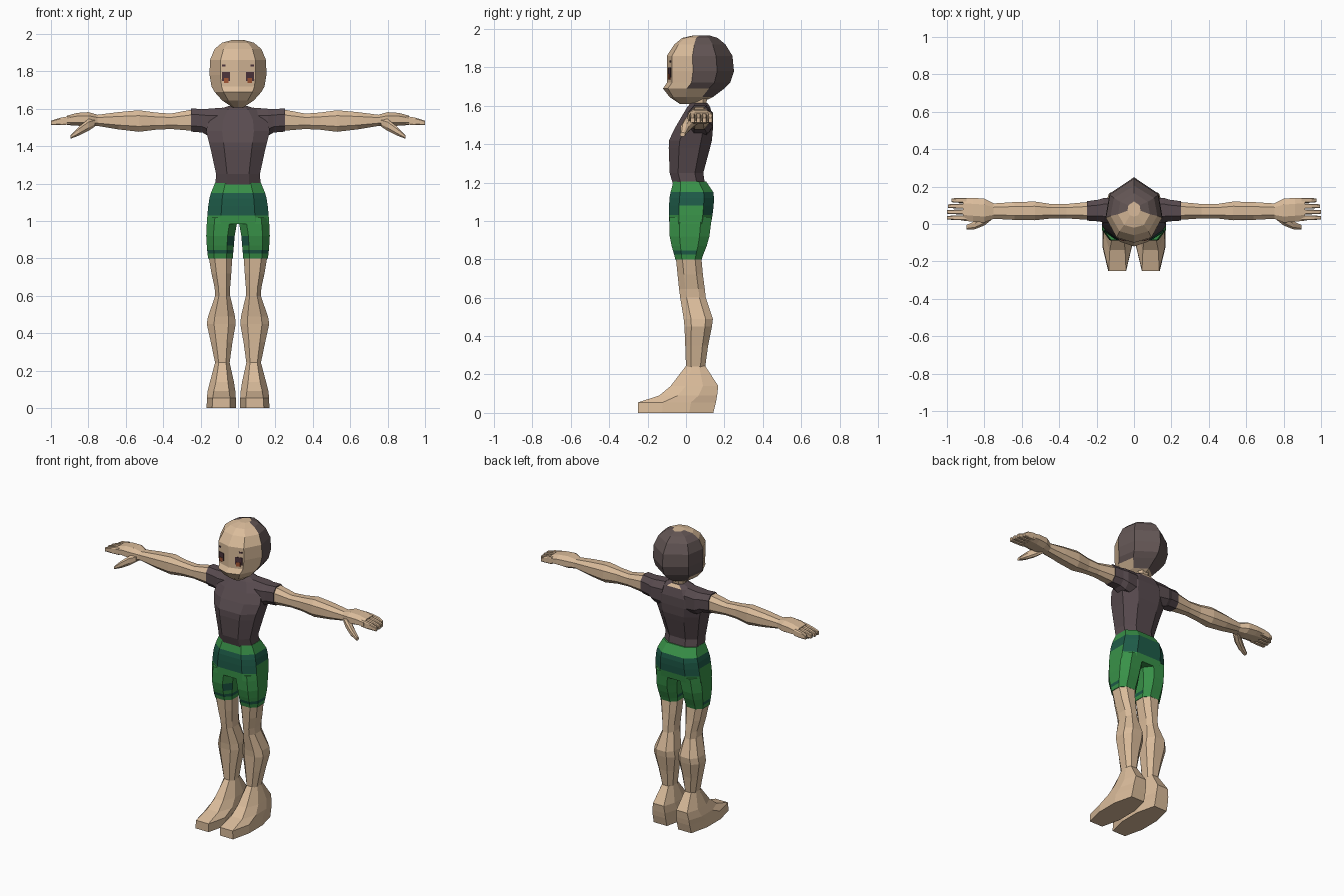
import bpy, bmesh
from mathutils import Vector

COLORS = {
    "skin": (0.70, 0.50, 0.325), "shirt_plum": (0.098, 0.070, 0.078),
    "hair_brown": (0.125, 0.092, 0.090), "light_green": (0.040, 0.285, 0.065),
    "dark_green": (0.013, 0.105, 0.065), "eye_dark": (0.075, 0.035, 0.045),
    "eye_orange": (0.36, 0.09, 0.035),
}
MATS = {}
for name, rgb in COLORS.items():
    m = bpy.data.materials.new(name)
    m.diffuse_color = (*rgb, 1)
    MATS[name] = m


def loft(name, rings, mats, rule=None, flip=1):
    """Skin a list of rings; rule(centre, normal) picks the material index."""
    bm = bmesh.new()
    loops = [[bm.verts.new((p[0] * flip, p[1], p[2])) for p in r] for r in rings]
    n = len(loops[0])
    for a, b in zip(loops, loops[1:]):
        for i in range(n):
            j = (i + 1) % n
            bm.faces.new((a[i], a[j], b[j], b[i]))
    bm.faces.new(loops[0])
    bm.faces.new(loops[-1])
    bmesh.ops.recalc_face_normals(bm, faces=bm.faces)
    if rule:
        for f in bm.faces:
            f.material_index = rule(f.calc_center_median(), f.normal)
    me = bpy.data.meshes.new(name)
    bm.to_mesh(me)
    bm.free()
    for k in mats:
        me.materials.append(MATS[k])
    ob = bpy.data.objects.new(name, me)
    bpy.context.collection.objects.link(ob)
    return ob


def octagon(a0, a1, b0, b1, c=0.5):
    """Chamfered rectangle as eight 2D points."""
    ca, cb, ha, hb = (a0 + a1) / 2, (b0 + b1) / 2, (a1 - a0) / 2, (b1 - b0) / 2
    pts = [(1, -c), (1, c), (c, 1), (-c, 1), (-1, c), (-1, -c), (-c, -1), (c, -1)]
    return [(ca + ha * p, cb + hb * q) for p, q in pts]


def ring_z(z, x0, x1, y0, y1, c=0.5):
    return [(p, q, z) for p, q in octagon(x0, x1, y0, y1, c)]


def ring_x(x, y0, y1, z0, z1, c=0.5):
    return [(x, p, q) for p, q in octagon(y0, y1, z0, z1, c)]


# Head: pointed at the back, flat-cheeked at the front
def head_ring(z, w, yf, yb):
    d = yb - yf
    half = [(0.62 * w, yf + 0.08 * d), (w, yf + 0.39 * d), (0.86 * w, yf + 0.75 * d)]
    pts = [(0, yf)] + half + [(0, yb)] + [(-x, y) for x, y in reversed(half)]
    return [(x, y, z) for x, y in pts]


head = [(1.608, .03, -.03, .06), (1.645, .085, -.085, .14), (1.69, .125, -.12, .20),
        (1.72, .142, -.10, .23), (1.78, .152, -.10, .25), (1.86, .15, -.10, .242),
        (1.92, .125, -.06, .205), (1.953, .085, -.02, .165), (1.967, .035, .04, .12)]
loft("head", [head_ring(*r) for r in head], ["skin", "hair_brown"],
     lambda c, n: int(c.y > 0.055 and c.z > 1.65 and n.z < 0.97))


# Eyes and brows: thin plates lying on the cheek facets
def face_plate(name, mat, x0, x1, z0, z1, lift, s):
    rings = []
    for off in (lift, lift - 0.003):
        rings.append([(x, -0.1 + 0.29 * x - off, z)
                      for x, z in ((x0, z0), (x1, z0), (x1, z1), (x0, z1))])
    loft(name, rings, [mat], flip=s)


for s, side in ((1, "left"), (-1, "right")):
    face_plate(side + "_eye", "eye_dark", .042, .086, 1.748, 1.798, .005, s)
    face_plate(side + "_iris", "eye_orange", .050, .076, 1.738, 1.765, .007, s)
    face_plate(side + "_brow", "eye_dark", .066, .086, 1.826, 1.836, .005, s)

# Neck
loft("neck", [ring_z(1.55, -.05, .05, .03, .12), ring_z(1.61, -.038, .038, .03, .105),
              ring_z(1.68, -.045, .045, .02, .12)], ["skin"])

# Shirt body, with a small open notch behind the neck
torso = [(1.185, .122, -.066, .10), (1.25, .117, -.085, .09), (1.38, .145, -.09, .125),
         (1.42, .155, -.088, .135), (1.48, .17, -.06, .14), (1.54, .16, -.025, .14),
         (1.595, .11, .008, .125), (1.615, .05, .025, .112)]
loft("shirt_body", [ring_z(z, -w, w, a, b) for z, w, a, b in torso],
     ["shirt_plum", "skin"],
     lambda c, n: int(c.z > 1.6 and c.y > 0.1 and abs(c.x) < 0.03))

# Shorts: light waistband, dark band, light side arches
hips = [(1.205, .122, -.066, .105), (1.15, .145, -.08, .142), (1.12, .153, -.086, .146),
        (1.08, .159, -.088, .144), (1.03, .164, -.088, .138), (.985, .166, -.087, .13)]
loft("shorts_hips", [ring_z(z, -w, w, a, b, .55) for z, w, a, b in hips],
     ["light_green", "dark_green"],
     lambda c, n: int(1.03 < c.z < 1.14 and not (c.z < 1.08 and abs(n.x) > 0.9)))


def short_leg_rule(c, n):
    hem = 0.825 < c.z < 0.845 and n.y < 0.3
    patch = 0.87 < c.z < 0.92 and abs(c.x) < 0.08 and n.y < -0.3
    return int(hem or patch)


short_leg = [(1.02, .004, .163, -.085, .135), (.985, .006, .167, -.087, .13),
             (.92, .018, .17, -.085, .122), (.87, .022, .167, -.075, .108),
             (.845, .024, .165, -.068, .098), (.825, .026, .163, -.062, .09),
             (.80, .028, .16, -.056, .082)]
leg = [(.81, .030, .157, -.053, .08), (.72, .036, .142, -.044, .088),
       (.645, .042, .125, -.036, .098), (.60, .042, .122, -.03, .103),
       (.49, .016, .160, -.012, .14), (.45, .012, .167, -.008, .135),
       (.35, .03, .145, -.004, .115), (.24, .045, .122, 0, .10)]
arm = [(.24, .022, .118, 1.482, 1.597), (.36, .03, .107, 1.492, 1.574),
       (.44, .03, .106, 1.488, 1.58), (.53, .02, .12, 1.477, 1.592),
       (.64, .022, .117, 1.49, 1.582), (.75, .028, .11, 1.508, 1.568),
       (.80, .008, .135, 1.505, 1.582), (.86, .012, .14, 1.51, 1.578),
       (.915, .018, .14, 1.513, 1.563)]
sleeve = [(.08, .01, .135, 1.44, 1.606), (.16, .008, .14, 1.455, 1.60),
          (.19, .014, .13, 1.473, 1.598), (.25, .018, .122, 1.478, 1.602)]


# Foot: eight-point outline, narrow at the toes and wide over the ball
def foot_ring(z, x0, x1, y0, y1, toe):
    cx, hw, d = (x0 + x1) / 2, (x1 - x0) / 2, y1 - y0
    prof = [(toe, 0), (1, .32), (1, .68), (.62, 1)]
    return ([(cx + hw * a, y0 + d * t, z) for a, t in prof]
            + [(cx - hw * a, y0 + d * t, z) for a, t in reversed(prof)])


foot = [(.245, .045, .122, 0, .10, .5), (.14, .022, .15, -.08, .168, .5),
        (.09, .014, .163, -.14, .162, .55), (.055, .012, .166, -.25, .156, .6),
        (0, .012, .168, -.25, .142, .62)]
fingers = [(.022, 1.0), (.053, 1.0), (.084, .995), (.115, .975)]

for s, side in ((1, "left"), (-1, "right")):
    loft(side + "_shorts_leg", [ring_z(*r) for r in short_leg],
         ["light_green", "dark_green"], short_leg_rule, s)
    loft(side + "_leg", [ring_z(*r) for r in leg], ["skin"], flip=s)
    loft(side + "_foot", [foot_ring(*r) for r in foot], ["skin"], flip=s)
    loft(side + "_sleeve", [ring_x(*r) for r in sleeve], ["shirt_plum"], flip=s)
    loft(side + "_arm", [ring_x(*r) for r in arm], ["skin"], flip=s)
    # Fingers and thumb
    for i, (y, tip) in enumerate(fingers):
        loft(f"{side}_finger_{i + 1}",
             [ring_x(.895, y - .003, y + .025, 1.516, 1.562, .7),
              ring_x(.95, y - .001, y + .024, 1.513, 1.552, .7),
              ring_x(tip, y + .002, y + .021, 1.512, 1.536, .7)], ["skin"], flip=s)
    loft(side + "_thumb",
         [ring_x(.765, .02, .075, 1.505, 1.55), ring_x(.80, -.008, .045, 1.482, 1.545),
          ring_x(.85, -.028, .015, 1.457, 1.505), ring_x(.895, -.03, -.005, 1.44, 1.46)],
         ["skin"], flip=s)
